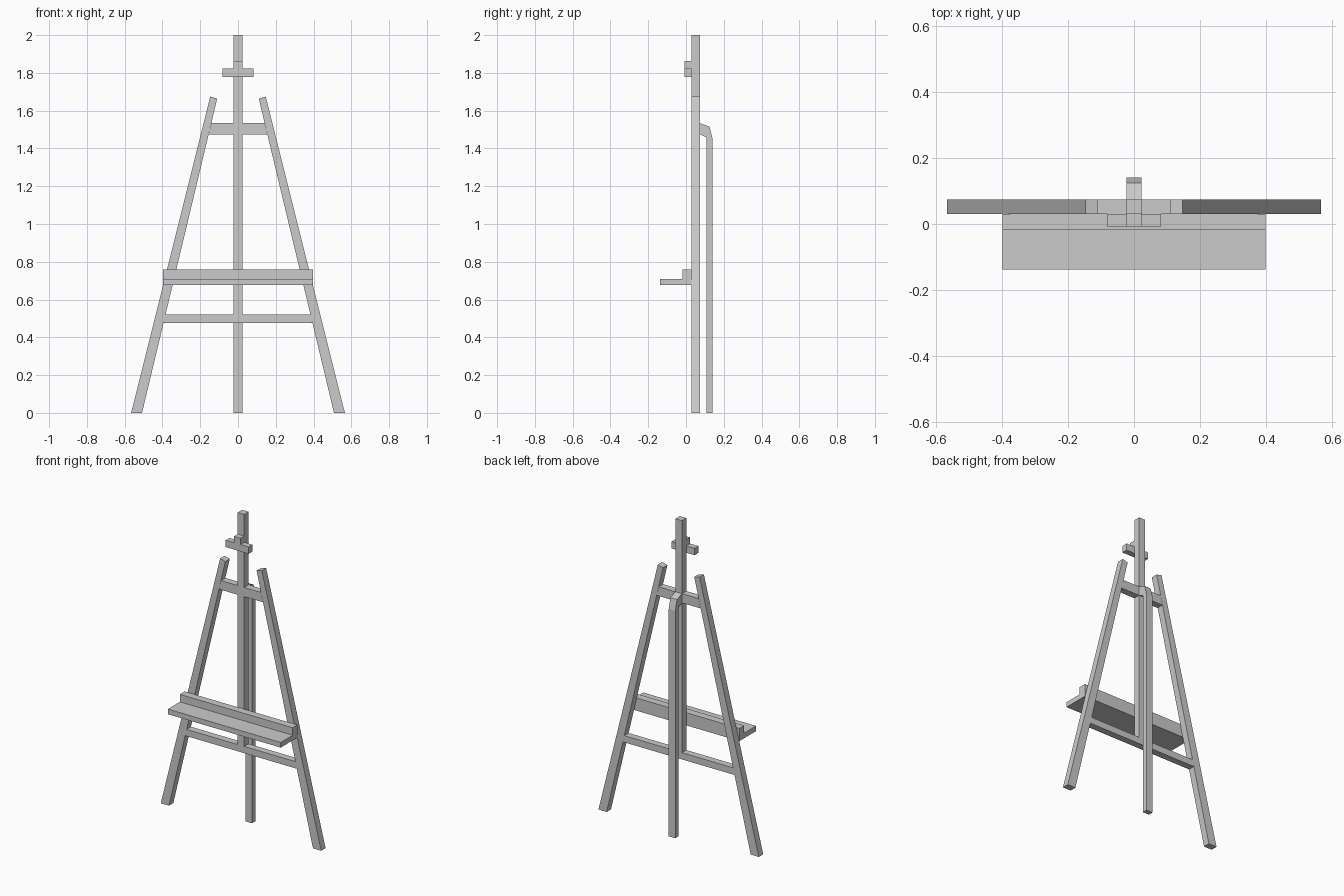
import bpy, bmesh
from mathutils import Vector

if "Cube" in bpy.data.objects:
    bpy.data.objects.remove(bpy.data.objects["Cube"])


def extrude(name, points, axis, lo, hi, mirror=False):
    """Extrude a 2D outline: axis 'y' takes (x, z) points, axis 'x' takes (y, z) points."""
    bm = bmesh.new()
    if axis == 'y':
        base = [Vector((a, lo, b)) for a, b in points]
        step = Vector((0, hi - lo, 0))
    else:
        base = [Vector((lo, a, b)) for a, b in points]
        step = Vector((hi - lo, 0, 0))
    face = bm.faces.new([bm.verts.new(p) for p in base])
    res = bmesh.ops.extrude_face_region(bm, geom=[face], use_keep_orig=True)
    verts = [g for g in res['geom'] if isinstance(g, bmesh.types.BMVert)]
    bmesh.ops.translate(bm, verts=verts, vec=step)
    bmesh.ops.recalc_face_normals(bm, faces=bm.faces)
    mesh = bpy.data.meshes.new(name)
    bm.to_mesh(mesh)
    bm.free()
    obj = bpy.data.objects.new(name, mesh)
    bpy.context.collection.objects.link(obj)
    if mirror:
        mod = obj.modifiers.new("Mirror", 'MIRROR')
        mod.use_mirror_merge = False
    return obj


def rect(a0, a1, b0, b1):
    return [(a0, b0), (a1, b0), (a1, b1), (a0, b1)]


FRONT, BACK, HALF = 0.03, 0.074, 0.023


def leg_inner(z):
    """Inner edge of the splayed front leg at height z."""
    return 0.508 - 0.2395 * z


# Splayed, tapering front legs
extrude("front_leg", [(0.508, 0), (0.566, 0), (0.147, 1.674), (0.11, 1.664)],
        'y', FRONT, BACK, mirror=True)

# Central mast, ending at the lower rail
extrude("mast", rect(-HALF, HALF, 0.477, 2.0), 'y', FRONT, BACK)

# Rails between mast and legs
for name, z0, z1 in (("lower_rail", 0.477, 0.52), ("upper_rail", 1.475, 1.534)):
    extrude(name, [(HALF, z0), (leg_inner(z0), z0), (leg_inner(z1), z1), (HALF, z1)],
            'y', FRONT, BACK, mirror=True)

# Canvas tray with raised back strip
extrude("canvas_tray", [(-0.138, 0.677), (FRONT, 0.677), (FRONT, 0.758),
                        (-0.018, 0.758), (-0.018, 0.71), (-0.138, 0.71)],
        'x', -0.398, 0.398)

# Top canvas clamp, an inverted T
extrude("top_clamp", [(-0.081, 1.778), (0.081, 1.778), (0.081, 1.822), (HALF, 1.822),
                      (HALF, 1.862), (-HALF, 1.862), (-HALF, 1.822), (-0.081, 1.822)],
        'y', -0.008, FRONT)

# Rear leg with bent hinge head
extrude("rear_leg", [(0.108, 0), (0.141, 0), (0.141, 1.45), (0.124, 1.516),
                     (BACK, 1.534), (BACK, 1.475), (0.108, 1.458)],
        'x', -HALF, HALF)
